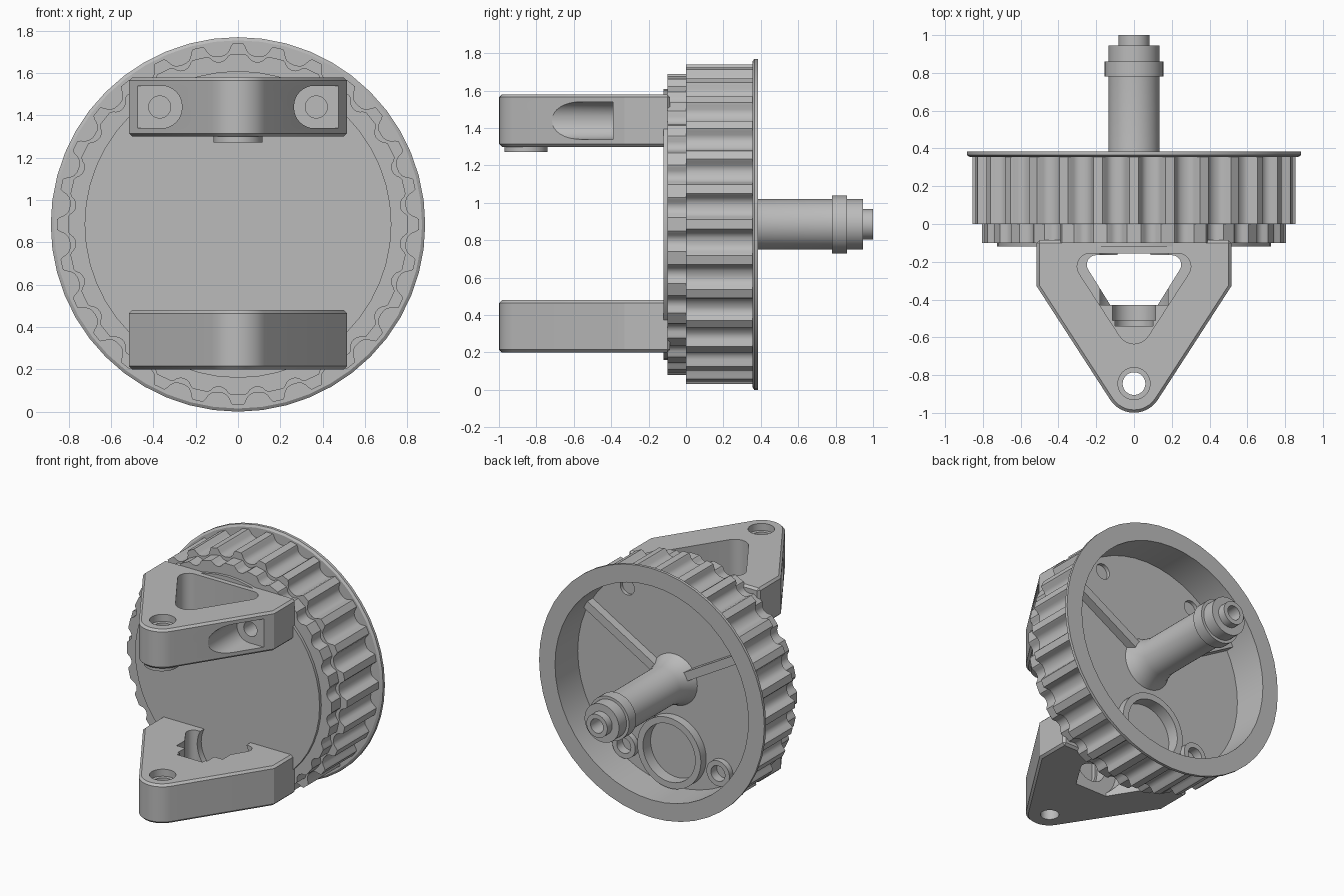
import bpy, bmesh, math
from mathutils import Vector, Matrix

if "Cube" in bpy.data.objects:
    bpy.data.objects.remove(bpy.data.objects["Cube"])

ZC = 0.885          # wheel axis height
TEETH = 28
HOLE_Z = 0.385      # large opening in the web
WEB_FRONT, WEB_BACK = 0.1, 0.13

grey = bpy.data.materials.new("plain_grey")
grey.use_nodes = True
grey.diffuse_color = (0.5, 0.5, 0.5, 1)
grey.node_tree.nodes["Principled BSDF"].inputs["Base Color"].default_value = (0.5, 0.5, 0.5, 1)


def finish(name, bm):
    bmesh.ops.recalc_face_normals(bm, faces=bm.faces)
    mesh = bpy.data.meshes.new(name)
    bm.to_mesh(mesh)
    bm.free()
    mesh.materials.append(grey)
    obj = bpy.data.objects.new(name, mesh)
    bpy.context.collection.objects.link(obj)
    return obj


def prism(name, pts, lo, hi, axis="Y"):
    """Extrude a flat outline along Y (outline in x, z) or Z (outline in x, y)."""
    bm = bmesh.new()
    put = (lambda a, b, d: (a, d, b)) if axis == "Y" else (lambda a, b, d: (a, b, d))
    low = [bm.verts.new(put(a, b, lo)) for a, b in pts]
    high = [bm.verts.new(put(a, b, hi)) for a, b in pts]
    bm.faces.new(low)
    bm.faces.new(high)
    n = len(pts)
    for i in range(n):
        j = (i + 1) % n
        bm.faces.new((low[i], low[j], high[j], high[i]))
    return finish(name, bm)


def circle(a, b, r, n=48):
    return [(a + r * math.cos(math.tau * i / n), b + r * math.sin(math.tau * i / n))
            for i in range(n)]


def rounded(corners, steps=8):
    """Outline from (x, y, radius) corners, with rounded corners."""
    out = []
    for i, (x, y, r) in enumerate(corners):
        p = Vector((x, y))
        if r == 0:
            out.append((x, y))
            continue
        u = (Vector(corners[i - 1][:2]) - p).normalized()
        v = (Vector(corners[(i + 1) % len(corners)][:2]) - p).normalized()
        half = u.angle(v) / 2
        c = p + (u + v).normalized() * (r / math.sin(half))
        start = p + u * (r / math.tan(half)) - c
        end = p + v * (r / math.tan(half)) - c
        turn = math.atan2(start.x * end.y - start.y * end.x, start.dot(end))
        for k in range(steps + 1):
            q = c + Matrix.Rotation(turn * k / steps, 2) @ start
            out.append((q.x, q.y))
    return out


def lathe(name, profile, closed=False, n=48):
    """Revolve (radius, y) points about the wheel axis."""
    bm = bmesh.new()
    vs = [bm.verts.new((r, y, ZC)) for r, y in profile]
    es = [bm.edges.new(p) for p in zip(vs, vs[1:])]
    if closed:
        es.append(bm.edges.new((vs[-1], vs[0])))
    bmesh.ops.spin(bm, geom=vs + es, cent=(0, 0, ZC), axis=(0, 1, 0),
                   angle=math.tau, steps=n)
    bmesh.ops.remove_doubles(bm, verts=bm.verts, dist=0.0001)
    return finish(name, bm)


def apply(obj, kind, **settings):
    mod = obj.modifiers.new("step", kind)
    for key, value in settings.items():
        setattr(mod, key, value)
    bpy.context.view_layer.objects.active = obj
    bpy.ops.object.modifier_apply(modifier=mod.name)


def combine(obj, tool, operation="DIFFERENCE"):
    """Boolean with a second solver in reserve if the first loses the part."""
    before = obj.data.copy()
    count = len(before.polygons)
    for solver in ("EXACT", "MANIFOLD"):
        apply(obj, "BOOLEAN", object=tool, operation=operation, solver=solver)
        if len(obj.data.polygons) > count / 3:
            break
        obj.data = before.copy()
    bpy.data.objects.remove(tool)


def drill(obj, a, b, r, lo, hi, axis="Y"):
    combine(obj, prism("cutter", circle(a, b, r), lo, hi, axis))


def gear(name, half_tooth, lo, hi):
    """Mirror a half tooth of (pitch fraction, radius) points around the wheel."""
    shape = [(-f, r) for f, r in reversed(half_tooth)] + half_tooth[:-1]
    pts = []
    for i in range(TEETH):
        for f, r in shape:
            t = math.tau * (i + f) / TEETH
            pts.append((r * math.cos(t), ZC + r * math.sin(t)))
    return prism(name, pts, lo, hi)


# Toothed wheel with a dished web
wheel = gear("toothed_wheel", [(0.13, 0.855), (0.18, 0.842), (0.23, 0.822), (0.3, 0.808),
                               (0.39, 0.801), (0.5, 0.799)], 0, 0.36)
drill(wheel, 0, ZC, 0.72, -0.1, WEB_FRONT)
drill(wheel, 0, ZC, 0.76, WEB_BACK, 0.5)
drill(wheel, 0, ZC, 0.095, -0.1, 0.3)
drill(wheel, 0, HOLE_Z, 0.205, -0.1, 0.3)
for sx in (-1, 1):
    for sz in (-1, 1):
        drill(wheel, sx * 0.37, ZC + sz * 0.555, 0.055, -0.1, 0.3)

# Shallow front gear
front_gear = gear("front_gear", [(0.2, 0.805), (0.27, 0.796), (0.33, 0.783),
                                 (0.41, 0.775), (0.5, 0.772)], -0.1, 0.001)
drill(front_gear, 0, ZC, 0.72, -0.3, 0.3)

# Back flange and stepped axle
lathe("back_flange", [(0.76, 0.355), (0.87, 0.355), (0.885, 0.365),
                      (0.885, 0.385), (0.76, 0.385)], True)
lathe("axle", [(0, 0.25), (0.055, 0.25), (0.055, WEB_BACK), (0.18, WEB_BACK), (0.155, 0.18),
               (0.135, 0.26), (0.135, 0.78), (0.155, 0.78), (0.155, 0.86), (0.135, 0.86),
               (0.135, 0.945), (0.082, 0.945), (0.082, 1.0), (0.05, 1.0), (0.05, 0.85), (0, 0.85)])

# Ribs and bosses on the back of the web
for side, angle in (("left", 30), ("right", 150)):
    t = math.radians(angle)
    d, n = Vector((math.cos(t), math.sin(t))), Vector((-math.sin(t), math.cos(t))) * 0.03
    o = Vector((0, ZC))
    prism(side + "_rib", [tuple(o + p) for p in (d * 0.12 - n, d * 0.765 - n,
                                                 d * 0.765 + n, d * 0.12 + n)], 0.11, 0.19)
opening = prism("opening_rim", circle(0, HOLE_Z, 0.25), 0.12, 0.19)
drill(opening, 0, HOLE_Z, 0.205, 0, 0.3)
for side, sx in (("left", 1), ("right", -1)):
    boss = prism(side + "_screw_boss", circle(sx * 0.37, ZC - 0.555, 0.09), 0.12, 0.17)
    drill(boss, sx * 0.37, ZC - 0.555, 0.055, 0, 0.3)

# Triangular arms, each with a foot set into the dish
ARM = rounded([(-0.515, -0.085, 0), (0.515, -0.085, 0), (0.515, -0.33, 0),
               (0, -1.125, 0.15), (-0.515, -0.33, 0)], 12)
UPPER_WINDOW = rounded([(-0.36, -0.155, 0.07), (0.36, -0.155, 0.07), (0, -0.71, 0.09)])
LOWER_WINDOW = rounded([(-0.29, -0.165, 0.05), (0.29, -0.165, 0.05),
                        (0.125, -0.43, 0), (-0.125, -0.43, 0)])


def make_arm(name, lo, hi, window):
    arm = prism(name, ARM, lo, hi, "Z")
    apply(arm, "BEVEL", width=0.015, segments=1, limit_method="ANGLE",
          angle_limit=math.radians(60))
    combine(arm, prism("cutter", window, lo - 0.1, hi + 0.1, "Z"))
    drill(arm, 0, -0.845, 0.06, lo - 0.1, hi + 0.1, "Z")
    drill(arm, 0, -0.845, 0.085, hi - 0.05, hi + 0.1, "Z")
    foot = prism(name + "_foot", circle(0, ZC, 0.725), -0.12, WEB_FRONT + 0.005)
    box = [(-0.46, lo + 0.02), (0.46, lo + 0.02), (0.46, hi - 0.02), (-0.46, hi - 0.02)]
    combine(foot, prism("cutter", box, -0.3, 0.3), "INTERSECT")
    return arm, foot


upper_arm, upper_foot = make_arm("upper_arm", 1.3, 1.58, UPPER_WINDOW)
for sx in (-1, 1):
    slot = rounded([(sx * 0.265, 1.34, 0.095), (sx * 0.7, 1.34, 0),
                    (sx * 0.7, 1.54, 0), (sx * 0.265, 1.54, 0.095)])
    combine(upper_arm, prism("cutter", slot, -1.2, -0.39))
    for part in (upper_arm, upper_foot):
        drill(part, sx * 0.37, 1.44, 0.052, -0.6, 0.3)
pin_boss = prism("pin_boss", circle(0, -0.855, 0.115), 1.272, 1.305, "Z")
drill(pin_boss, 0, -0.845, 0.06, 1, 1.5, "Z")

# Lower arm, cleared by the large opening and a stepped pocket open at the top
lower_arm, lower_foot = make_arm("lower_arm", 0.2, 0.48, LOWER_WINDOW)
for part in (lower_arm, lower_foot):
    drill(part, 0, HOLE_Z, 0.205, -0.43, 0.3)
for half, depth in ((0.115, -0.51), (0.1, -0.54)):
    pocket = rounded([(-half, HOLE_Z - half, half * 0.98), (half, HOLE_Z - half, half * 0.98),
                      (half, 0.6, 0), (-half, 0.6, 0)])
    combine(lower_arm, prism("cutter", pocket, depth, -0.3))

# Smooth the round surfaces and keep edges crisp
bpy.ops.object.select_all(action="DESELECT")
for obj in bpy.context.collection.objects:
    if obj.type == "MESH" and grey.name in obj.data.materials:
        obj.select_set(True)
        bpy.context.view_layer.objects.active = obj
bpy.ops.object.shade_smooth_by_angle(angle=math.radians(30))
